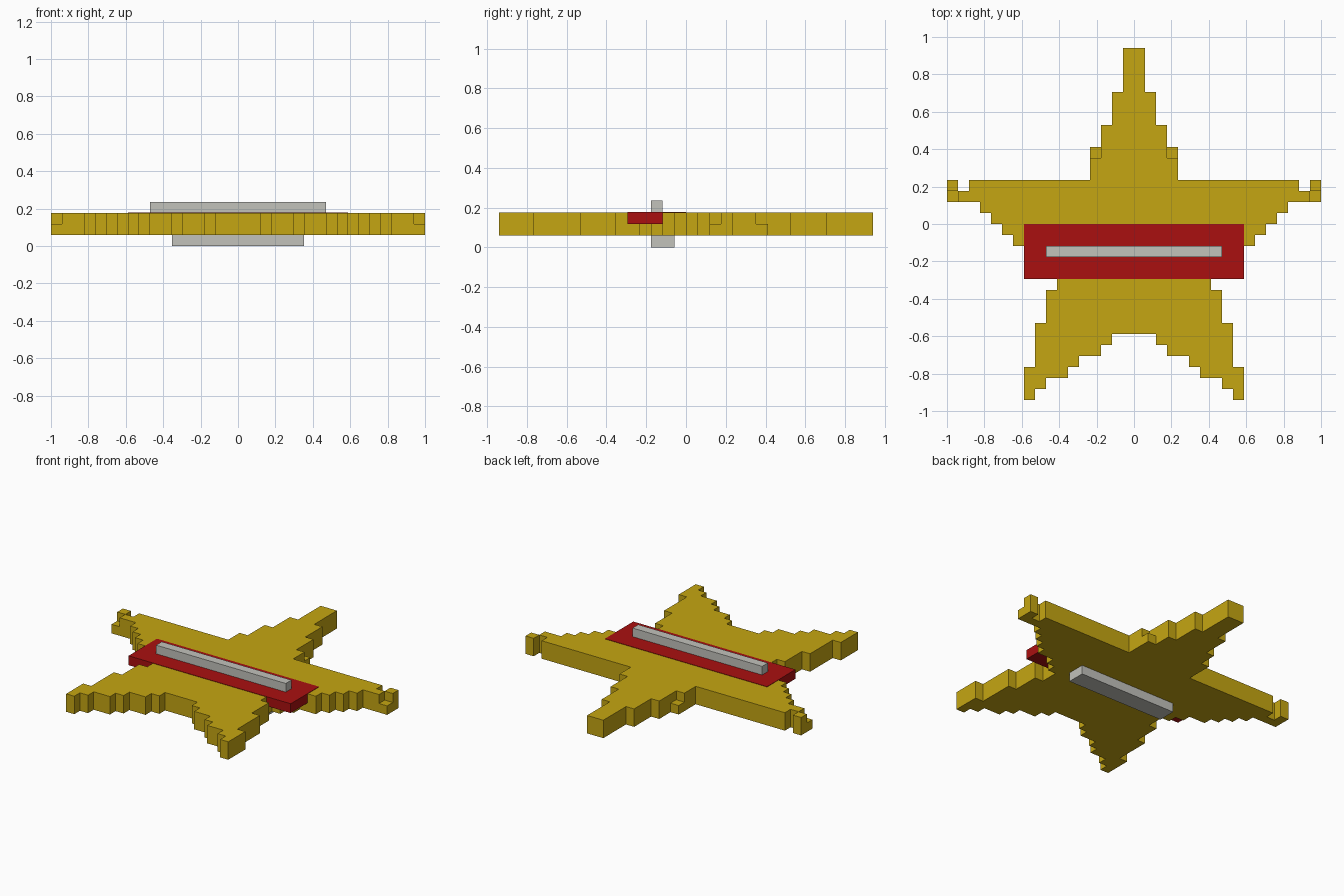
import bpy
import bmesh

if "Cube" in bpy.data.objects:
    bpy.data.objects.remove(bpy.data.objects["Cube"])

U = 1 / 17  # size of one cell


def material(name, rgb):
    m = bpy.data.materials.new(name)
    m.diffuse_color = (*rgb, 1)
    m.use_nodes = True
    m.node_tree.nodes["Principled BSDF"].inputs["Base Color"].default_value = m.diffuse_color
    return m


gold = material("gold", (0.56, 0.38, 0.006))
red = material("red", (0.40, 0.005, 0.005))
silver = material("silver", (0.54, 0.54, 0.50))


def add_prism(bm, outline, z0, z1):
    """Extrude a flat outline, given in cells, from z0 to z1."""
    face = bm.faces.new([bm.verts.new((x * U, y * U, z0 * U)) for x, y in outline])
    new = bmesh.ops.extrude_face_region(bm, geom=[face])["geom"]
    top = [v for v in new if isinstance(v, bmesh.types.BMVert)]
    bmesh.ops.translate(bm, verts=top, vec=(0, 0, (z1 - z0) * U))


def rect(x0, x1, y0, y1):
    return [(x0, y0), (x1, y0), (x1, y1), (x0, y1)]


def make_part(name, prisms, mat):
    bm = bmesh.new()
    for outline, z0, z1 in prisms:
        add_prism(bm, outline, z0, z1)
    bmesh.ops.recalc_face_normals(bm, faces=bm.faces)
    mesh = bpy.data.meshes.new(name)
    bm.to_mesh(mesh)
    bm.free()
    mesh.materials.append(mat)
    obj = bpy.data.objects.new(name, mesh)
    bpy.context.collection.objects.link(obj)


# Right half of the stepped star outline, top point down to the inner notch
half = [(1, 16), (1, 12), (2, 12), (2, 9), (3, 9), (3, 6), (4, 6), (4, 4),
        (15, 4), (15, 3), (16, 3), (16, 2), (14, 2), (14, 1), (13, 1), (13, 0),
        (12, 0), (12, -1), (11, -1), (11, -2), (9, -2), (9, -3), (8, -3),
        (8, -4), (7, -4), (7, -6), (8, -6), (8, -9), (9, -9), (9, -13),
        (10, -13), (10, -16), (9, -16), (9, -15), (8, -15), (8, -14), (6, -14),
        (6, -13), (5, -13), (5, -12), (3, -12), (3, -11), (2, -11), (2, -10)]
star = [(half + [(-x, y) for x, y in reversed(half)], 1, 3)]

# Arm tips and the half-height cells, on both sides
for x0, x1, y0, z1 in [(16, 17, 3, 3), (16, 17, 2, 2), (3, 4, 6, 2)]:
    for a, b in ((x0, x1), (-x1, -x0)):
        star.append((rect(a, b, y0, y0 + 1), 1, z1))
make_part("star", star, gold)

# Red band, a hair proud of the star's face
make_part("red_band", [(rect(-10, 10, -5, 0), 2, 3.04)], red)

# Raised front bar and rear pin bar
make_part("front_bar", [(rect(-8, 8, -3, -2), 3, 4)], silver)
make_part("rear_bar", [(rect(-6, 6, -3, -1), 0, 1)], silver)
